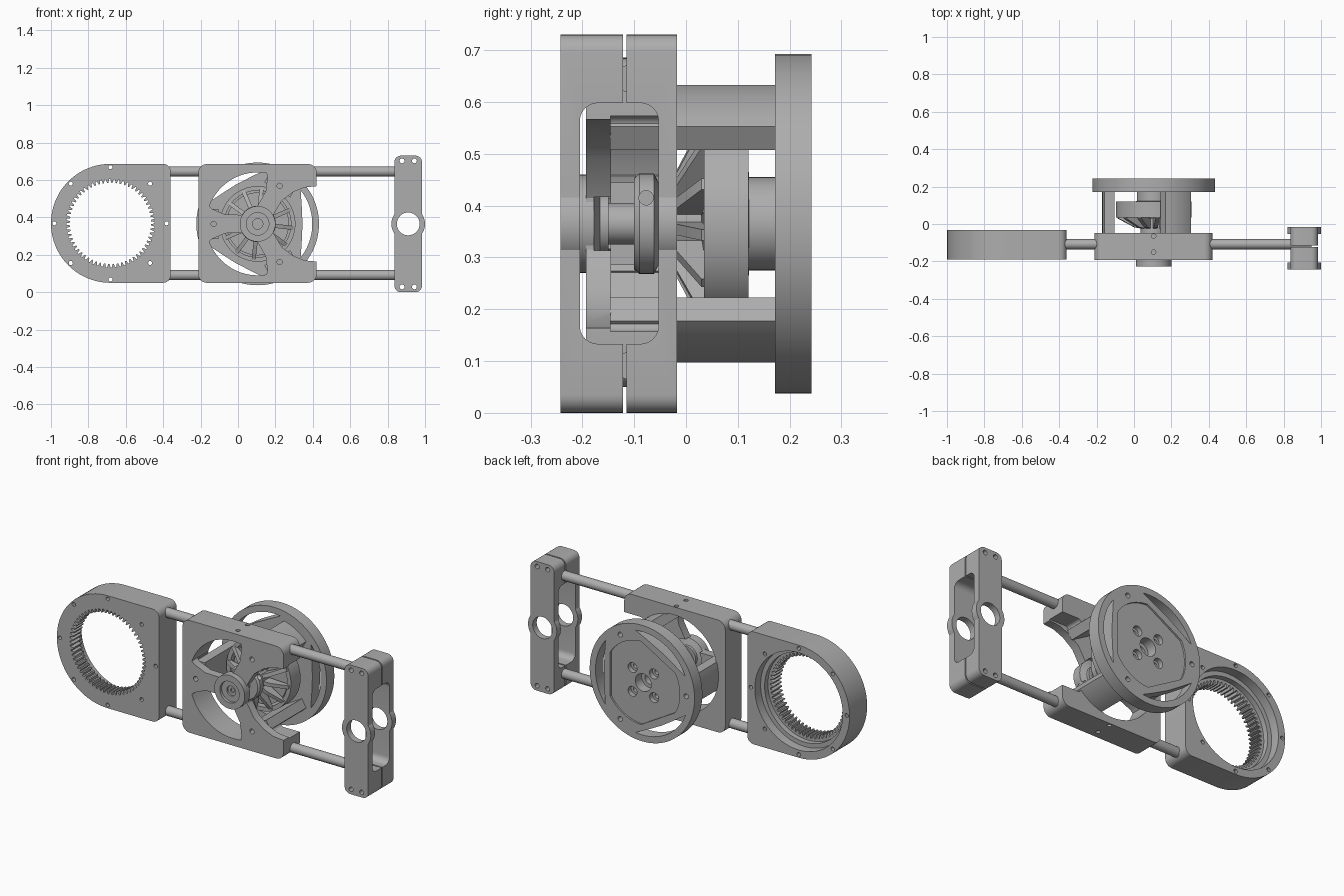
import bpy, bmesh, math
from mathutils import Matrix

if "Cube" in bpy.data.objects:
    bpy.data.objects.remove(bpy.data.objects["Cube"])

metal = bpy.data.materials.new("light_grey")
metal.diffuse_color = (0.42, 0.42, 0.42, 1)
metal.use_nodes = True
metal.node_tree.nodes["Principled BSDF"].inputs["Base Color"].default_value = metal.diffuse_color
CX, CZ = 0.105, 0.365          # axis of the motor assembly


def make(name, bm):
    bmesh.ops.recalc_face_normals(bm, faces=bm.faces)
    me = bpy.data.meshes.new(name)
    bm.to_mesh(me)
    bm.free()
    me.materials.append(metal)
    ob = bpy.data.objects.new(name, me)
    bpy.context.collection.objects.link(ob)
    return ob


def prism(name, pts, a, b, axis="y"):
    """Extrude a 2D profile: (x, z) along y, or (y, z) along x."""
    bm = bmesh.new()
    place = (lambda p, t: (p[0], t, p[1])) if axis == "y" else (lambda p, t: (t, p[0], p[1]))
    lo = [bm.verts.new(place(p, a)) for p in pts]
    hi = [bm.verts.new(place(p, b)) for p in pts]
    bm.faces.new(lo)
    bm.faces.new(hi)
    n = len(pts)
    for i in range(n):
        j = (i + 1) % n
        bm.faces.new((lo[i], lo[j], hi[j], hi[i]))
    return make(name, bm)


def arc(cx, cz, r, a0, a1, n):
    return [(cx + r * math.cos(math.radians(a0 + (a1 - a0) * i / n)),
             cz + r * math.sin(math.radians(a0 + (a1 - a0) * i / n))) for i in range(n + 1)]


def circle(cx, cz, r, n=48):
    return arc(cx, cz, r, 0, 360, n)[:-1]


def rrect(x0, x1, z0, z1, r):
    return (arc(x1 - r, z1 - r, r, 0, 90, 6) + arc(x0 + r, z1 - r, r, 90, 180, 6)
            + arc(x0 + r, z0 + r, r, 180, 270, 6) + arc(x1 - r, z0 + r, r, 270, 360, 6))


def turned(pts, deg):
    """Rotate a profile about the motor axis and move it there."""
    c, s = math.cos(math.radians(deg)), math.sin(math.radians(deg))
    return [(CX + x * c - z * s, CZ + x * s + z * c) for x, z in pts]


def lathe(name, prof, n=48):
    """Revolve (radius, y) points about the motor axis; closed profile loop."""
    bm = bmesh.new()
    rings = []
    for r, y in prof:
        rings.append([bm.verts.new((x, y, z)) for x, z in circle(CX, CZ, r, n)])
    for k in range(len(rings)):
        p, q = rings[k], rings[(k + 1) % len(rings)]
        for i in range(n):
            j = (i + 1) % n
            bm.faces.new((p[i], p[j], q[j], q[i]))
    return make(name, bm)


def boolean(ob, tools, op="DIFFERENCE"):
    for t in tools:
        m = ob.modifiers.new("cut", "BOOLEAN")
        m.operation, m.object, m.solver = op, t, "EXACT"
        bpy.context.view_layer.objects.active = ob
        bpy.ops.object.modifier_apply(modifier=m.name)
        bpy.data.objects.remove(t)


def hole(x, z, r, a, b, n=48):
    return prism("cutter", circle(x, z, r, n), a, b)


# Ring gear housing: rounded left end, toothed bore, stepped recess behind
GX, R = -0.682, 0.318
housing = prism("ring_gear_housing", arc(GX, 0.368, R, 90, 270, 40)
                + arc(-0.40, 0.09, 0.04, 270, 360, 6) + arc(-0.40, 0.646, 0.04, 0, 90, 6), -0.19, -0.033)
TEETH = 60
bore = []
for i in range(TEETH):
    for f, r in ((0.0, 0.236), (0.3, 0.236), (0.5, 0.217), (0.8, 0.217)):
        a = 2 * math.pi * (i + f) / TEETH
        bore.append((GX + r * math.cos(a), 0.368 + r * math.sin(a)))
tools = [prism("cutter", bore, -0.3, 0.1), hole(GX, 0.368, 0.25, -0.115, 0.1, 64),
         hole(GX, 0.368, 0.275, -0.085, 0.1, 64)]
for x, z in circle(GX, 0.368, 0.3, 8):
    tools.append(hole(x, z, 0.011, -0.3, 0.1, 12))
boolean(housing, tools)

# Guide rods, in two lengths on each level
for level, z in (("upper", 0.645), ("lower", 0.091)):
    for side, a, b in (("left", -0.45, -0.06), ("right", 0.27, 0.95)):
        prism(f"{level}_{side}_rod", circle(-0.108, z, 0.027, 24), a, b, "x")

# Carriage: plate with three arms left between the windows, pocket behind
carriage = prism("carriage", rrect(-0.212, 0.42, 0.05, 0.685, 0.045), -0.193, -0.048)
side = [(0.085, 0.05), (0.13, 0.125), (0.19, 0.17)]
tools = []
for deg in (0, 120, 240):
    if deg == 0:
        edge = side + [(0.25, 0.195), (0.40, 0.21)]
        win = [(x, -z) for x, z in edge] + edge[::-1]
    else:
        win = [(x, -z) for x, z in side] + arc(0, 0, 0.275, -40, 40, 16) + side[::-1]
    tools.append(prism("cutter", turned(win, deg), -0.3, 0.1))
tools += [hole(CX, CZ, 0.272, -0.145, 0.1, 64), hole(CX, CZ, 0.1, -0.178, 0.1),
          prism("cutter", rrect(0.3, 0.6, CZ - 0.208, CZ + 0.208, 0.02), -0.146, 0.1)]
for deg in (60, 180, 300):
    x, z = turned([(0.235, 0)], deg)[0]
    tools.append(hole(x, z, 0.014, -0.3, -0.16, 16))
for y in (-0.065, -0.15):                      # set screw holes in top and bottom
    for z0 in (0.66, 0.03):
        t = hole(0, 0, 0.012, 0, 0.05, 16)
        t.data.transform(Matrix.Translation((CX, y, z0)) @ Matrix.Rotation(math.pi / 2, 4, "X"))
        tools.append(t)
boolean(carriage, tools)

# Posts joining the arms to the back disc
for i, deg in enumerate((60, 180, 300)):
    h = math.degrees(math.asin(0.08 / 0.275))
    prism(f"post_{i + 1}", turned([(0.21, 0.08), (0.21, -0.08)] + arc(0, 0, 0.275, -h, h, 8), deg),
          -0.147, 0.174)

# Back disc with three lens slots, a shallow panel and bolt holes
disc = prism("back_disc", circle(CX, CZ, 0.328, 96), 0.172, 0.242)
panel = []
for a in range(0, 360, 4):
    off = (a + 60) % 120 - 60
    r = min(0.235, 0.2 / math.cos(math.radians(off)))
    panel.append((r * math.cos(math.radians(a)), r * math.sin(math.radians(a))))
tools = [prism("cutter", turned(panel, 0), 0.232, 0.3)]
for deg in (0, 120, 240):
    slot = arc(0, 0, 0.292, -38, 38, 20) + [(0.236, 0.09), (0.24, 0), (0.236, -0.09)]
    tools.append(prism("cutter", turned(slot, deg), 0.1, 0.3))
    x, z = turned([(0.275, 0)], deg + 60)[0]
    tools.append(hole(x, z, 0.014, 0.2, 0.3, 16))
tools.append(hole(CX, CZ, 0.05, 0.1, 0.3, 32))
for deg in (45, 135, 225, 315):
    x, z = turned([(0.095, 0)], deg)[0]
    tools += [hole(x, z, 0.028, 0.205, 0.3, 20), hole(x, z, 0.014, 0.18, 0.3, 16)]
boolean(disc, tools)

# Front hub and coupling on the shaft
hub = lathe("front_hub", [(0.012, -0.2), (0.028, -0.2), (0.028, -0.21), (0.06, -0.21), (0.06, -0.226),
                          (0.095, -0.226), (0.095, -0.178), (0.06, -0.166), (0.06, -0.15), (0.04, -0.15),
                          (0.04, -0.1), (0.088, -0.1), (0.097, -0.09), (0.097, -0.062), (0.07, -0.048),
                          (0.07, 0.03), (0.012, 0.03)])
t = prism("cutter", circle(-0.077, CZ + 0.05, 0.014, 16), CX + 0.05, CX + 0.2, "x")
boolean(hub, [t])

# Motor: outer can, inner stator, rear mount
lathe("motor_can", [(0.178, 0.035), (0.202, 0.035), (0.202, 0.121), (0.178, 0.121)], 64)
lathe("motor_stator", [(0.03, 0.05), (0.168, 0.05), (0.168, 0.115), (0.09, 0.122), (0.09, 0.175), (0.03, 0.175)])

# Sloping spokes from the shaft hub out to the can
for i in range(12):
    bm = bmesh.new()
    cs = [(0.06, -0.025), (0.1, -0.018), (0.19, 0.03), (0.19, 0.045), (0.06, 0.03)]
    sides = []
    for w in (-0.011, 0.011):
        pts = [turned([(r, w + r * 0.15)], i * 30 + 15)[0] for r, y in cs]
        sides.append([bm.verts.new((p[0], c[1], p[1])) for p, c in zip(pts, cs)])
    bm.faces.new(sides[0])
    bm.faces.new(sides[1])
    for k in range(len(cs)):
        j = (k + 1) % len(cs)
        bm.faces.new((sides[0][k], sides[0][j], sides[1][j], sides[1][k]))
    make(f"motor_spoke_{i + 1}", bm)

# End clamp: two halves with side window, central bulge and bolt holes
for name, y0, y1 in (("front", -0.242, -0.122), ("back", -0.115, -0.017)):
    half = prism(f"{name}_clamp_half", rrect(0.836, 0.984, 0, 0.73, 0.035), y0, y1)
    boolean(half, [prism("cutter", circle(0.91, CZ, 0.09), y0, y1)], "UNION")
    tools = [prism("cutter", rrect(-0.205, -0.053, 0.133, 0.598, 0.035), 0.7, 1.1, "x"),
             hole(0.91, CZ, 0.061, -0.3, 0.1)]
    for x in (0.877, 0.943):
        for z in (0.028, 0.702):
            tools.append(hole(x, z, 0.013, -0.3, 0.1, 16))
    boolean(half, tools)

# Smooth round surfaces, keep edges crisp
bpy.ops.object.select_all(action="DESELECT")
for ob in bpy.context.scene.objects:
    ob.select_set(True)
    bpy.context.view_layer.objects.active = ob
bpy.ops.object.shade_smooth_by_angle(angle=math.radians(30))
